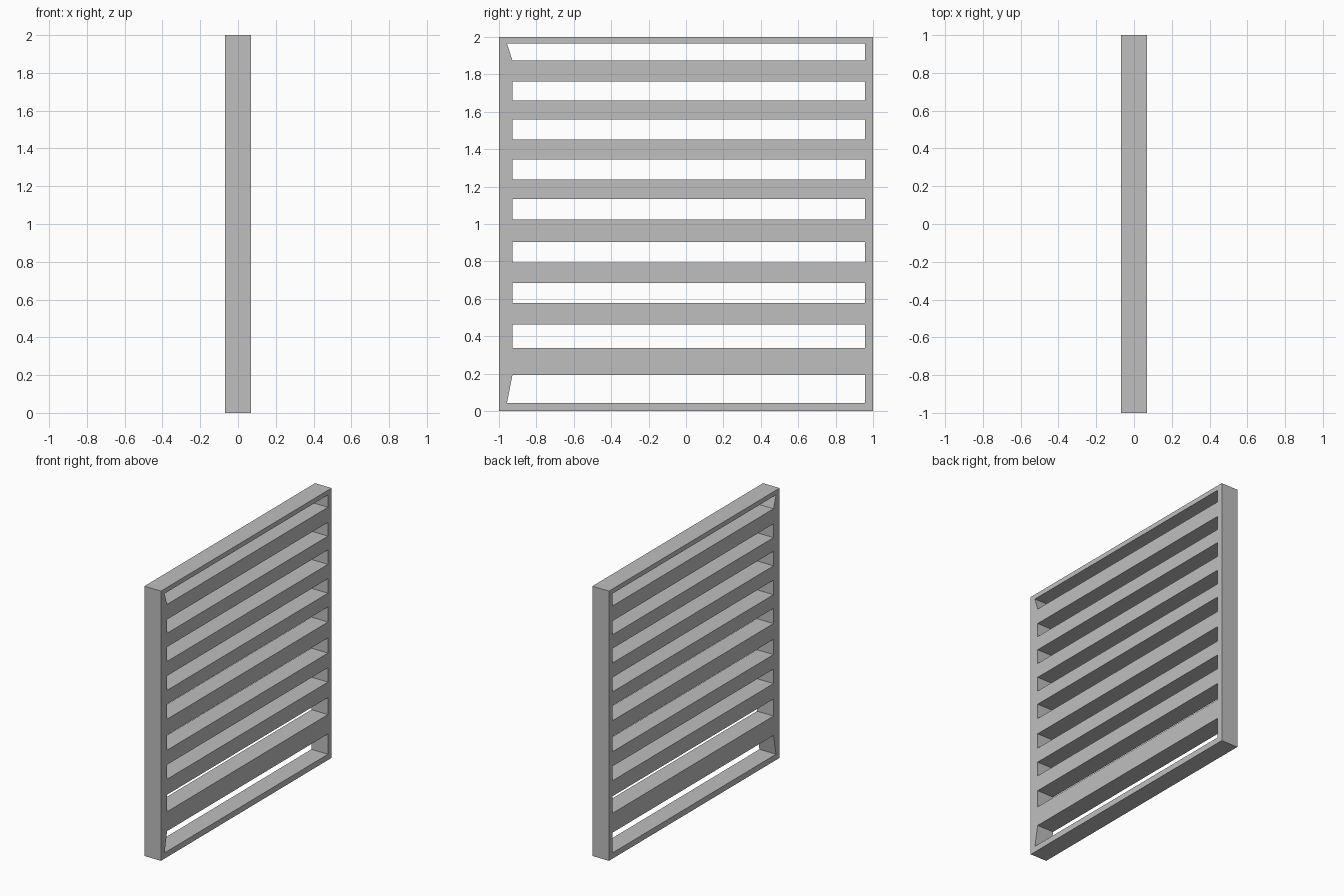
import bpy
import bmesh

cube = bpy.data.objects.get("Cube")
if cube:
    bpy.data.objects.remove(cube, do_unlink=True)

HALF_THICKNESS = 0.068
OUTER = 1.0
INNER_BACK = 0.957
INNER_FRONT = -0.928
CORNER_FRONT = -0.957

# Lower and upper edge of every slot, from the bottom up
SLOTS = [(0.043, 0.193), (0.337, 0.463), (0.578, 0.685),
         (0.793, 0.905), (1.023, 1.135), (1.237, 1.344),
         (1.451, 1.558), (1.660, 1.762), (1.874, 1.965)]

grey = bpy.data.materials.new("light grey")
grey.use_nodes = True
colour = (0.52, 0.52, 0.52, 1)
grey.diffuse_color = colour
grey.node_tree.nodes["Principled BSDF"].inputs["Base Color"].default_value = colour


def build_panel():
    """One sheet of stiles, rails and slats, extruded to its thickness."""
    bm = bmesh.new()
    heights = [0] + [z for slot in SLOTS for z in slot] + [2]

    # The front stile narrows at the outermost slot edges
    rows = []
    for i, z in enumerate(heights):
        at_end = i <= 1 or i >= len(heights) - 2
        front = CORNER_FRONT if at_end else INNER_FRONT
        rows.append([bm.verts.new((-HALF_THICKNESS, y, z))
                     for y in (-OUTER, front, INNER_BACK, OUTER)])

    # Odd rows are slots: leave their middle cell open
    for i, (low, high) in enumerate(zip(rows, rows[1:])):
        for c in range(3):
            if c == 1 and i % 2 == 1:
                continue
            bm.faces.new((low[c], low[c + 1], high[c + 1], high[c]))

    extruded = bmesh.ops.extrude_face_region(bm, geom=bm.faces[:])
    moved = [v for v in extruded["geom"] if isinstance(v, bmesh.types.BMVert)]
    bmesh.ops.translate(bm, verts=moved, vec=(2 * HALF_THICKNESS, 0, 0))
    bmesh.ops.recalc_face_normals(bm, faces=bm.faces[:])

    mesh = bpy.data.meshes.new("louvred_panel")
    bm.to_mesh(mesh)
    bm.free()
    mesh.materials.append(grey)
    panel = bpy.data.objects.new("louvred_panel", mesh)
    bpy.context.collection.objects.link(panel)


build_panel()
